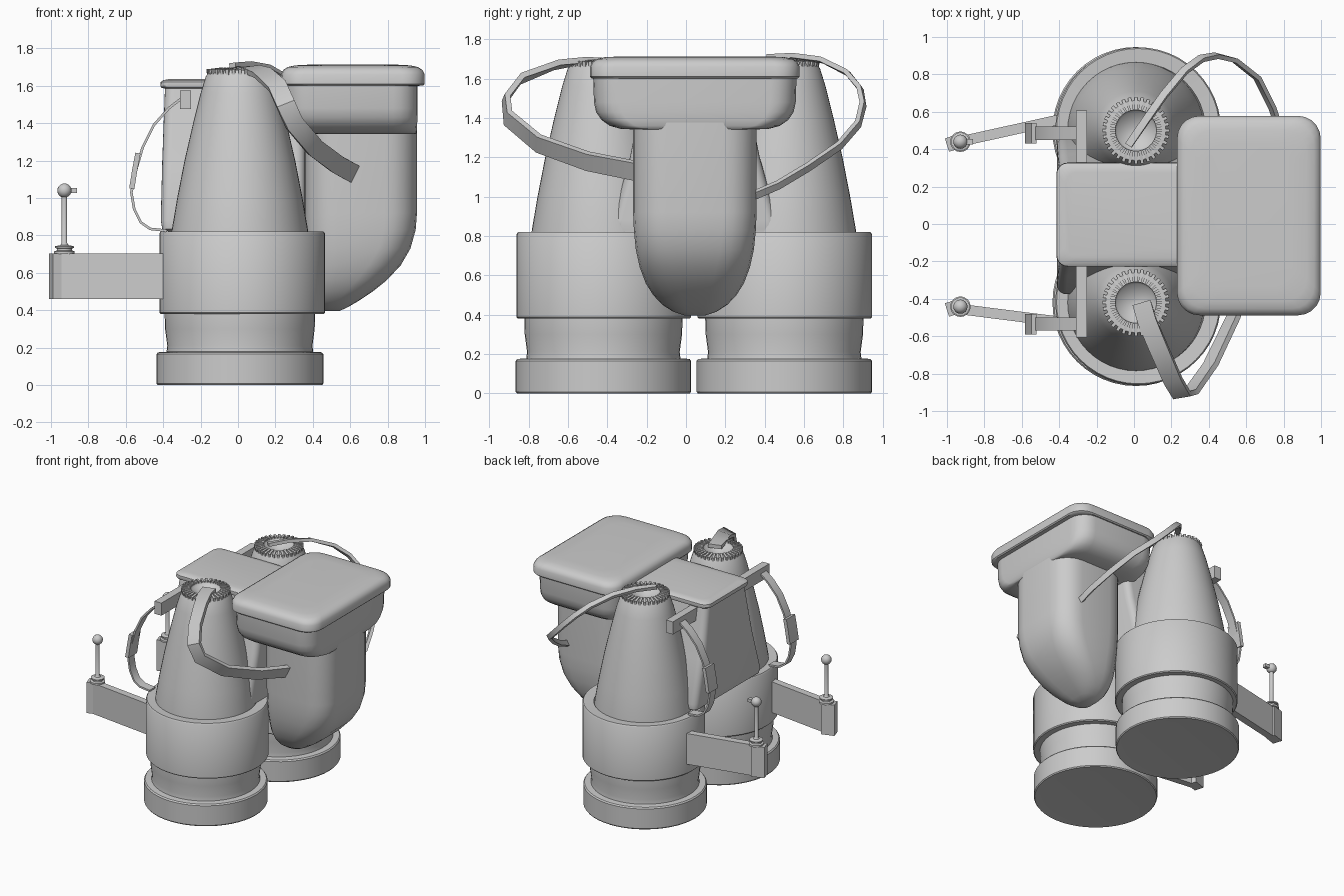
import bpy, bmesh
from math import sin, cos, pi, radians
from mathutils import Vector, Matrix


def finish(name, bm, angle=35):
    bmesh.ops.recalc_face_normals(bm, faces=bm.faces)
    me = bpy.data.meshes.new(name)
    bm.to_mesh(me)
    bm.free()
    me.shade_smooth()
    me.set_sharp_from_angle(angle=radians(angle))
    ob = bpy.data.objects.new(name, me)
    bpy.context.collection.objects.link(ob)
    return ob


def skin(name, rings, caps=True, closed=False, angle=35):
    """Join equal-length loops of points into a surface."""
    bm = bmesh.new()
    vs = [[bm.verts.new(p) for p in r] for r in rings]
    n = len(vs[0])
    pairs = list(zip(vs, vs[1:])) + ([(vs[-1], vs[0])] if closed else [])
    for a, b in pairs:
        for i in range(n):
            j = (i + 1) % n
            bm.faces.new((a[i], a[j], b[j], b[i]))
    if caps:
        bm.faces.new(vs[0])
        bm.faces.new(vs[-1])
    return finish(name, bm, angle)


def lathe(name, x, y, profile, n=48, closed=False, caps=True):
    rings = [[(x + r * cos(2 * pi * i / n), y + r * sin(2 * pi * i / n), z)
              for i in range(n)] for r, z in profile]
    return skin(name, rings, caps and not closed, closed)


def rrect(z, x0, x1, y0, y1, r, seg=5):
    pts = []
    for k, (cx, cy) in enumerate([(x1 - r, y1 - r), (x0 + r, y1 - r),
                                  (x0 + r, y0 + r), (x1 - r, y0 + r)]):
        for i in range(seg + 1):
            a = pi / 2 * (k + i / seg)
            pts.append((cx + r * cos(a), cy + r * sin(a), z))
    return pts


def sweep(name, pts, d0, d1, width, thick):
    """Flat strap along pts; its width direction turns from d0 to d1."""
    pts = [Vector(p) for p in pts]
    rings = []
    for i, p in enumerate(pts):
        t = (pts[min(i + 1, len(pts) - 1)] - pts[max(i - 1, 0)]).normalized()
        w = Vector(d0).lerp(Vector(d1), i / (len(pts) - 1))
        w = (w - t * w.dot(t)).normalized()
        u = t.cross(w) * thick / 2
        w = w * width / 2
        rings.append([p + w + u, p - w + u, p - w - u, p + w - u])
    return skin(name, rings)


def box(name, x0, x1, y0, y1, z0, z1):
    return skin(name, [[(x0, y0, z), (x1, y0, z), (x1, y1, z), (x0, y1, z)]
                       for z in (z0, z1)])


# Thrusters: hollow shell, waist band, slatted cap
for side, cy in (("left", 0.5), ("right", -0.42)):
    lathe("thruster_shell_" + side, 0.01, cy, [
        (0.36, 0.005), (0.44, 0.0), (0.446, 0.008), (0.446, 0.165), (0.438, 0.175),
        (0.392, 0.178), (0.388, 0.21), (0.40, 0.30), (0.403, 0.40), (0.39, 0.6),
        (0.366, 0.80), (0.364, 0.83), (0.335, 1.0), (0.296, 1.2), (0.25, 1.4),
        (0.21, 1.56), (0.182, 1.65), (0.16, 1.685), (0.11, 1.685), (0.10, 1.67),
        (0.02, 1.635)])
    lathe("thruster_nozzle_" + side, 0.01, cy, [
        (0.36, 0.005), (0.345, 0.12), (0.29, 0.25), (0.2, 0.34), (0.09, 0.38),
        (0.085, 0.42), (0.02, 0.42)])
    lathe("thruster_band_" + side, 0.022, cy + 0.002, [
        (0.39, 0.38), (0.436, 0.38), (0.443, 0.387), (0.443, 0.81), (0.436, 0.82),
        (0.36, 0.815)], closed=True)
    bm = bmesh.new()
    n = 32
    for i in range(n):
        m = (Matrix.Translation((0.01, cy, 0)) @ Matrix.Rotation(2 * pi * i / n, 4, 'Z')
             @ Matrix.Translation((0.142, 0, 1.67)) @ Matrix.Rotation(0.12, 4, 'Y')
             @ Matrix.Diagonal((0.07, 0.017, 0.045, 1)))
        bmesh.ops.create_cube(bm, size=1, matrix=m)
    finish("cap_slats_" + side, bm)

# Centre body, widening downwards, with its lid
C = 0.045
skin("centre_body", [rrect(z, x, 0.36, C - h, C + h, r) for z, x, h, r in (
    (0.82, -0.37, 0.38, 0.03), (0.835, -0.405, 0.415, 0.04), (0.88, -0.413, 0.42, 0.05),
    (1.2, -0.405, 0.33, 0.05), (1.6, -0.39, 0.25, 0.05))])
skin("centre_lid", [rrect(z, -0.415 + i, 0.36, -0.228 + i, 0.328 - i, 0.06) for z, i in (
    (1.585, 0.025), (1.59, 0.004), (1.6, 0), (1.62, 0.002), (1.63, 0.015), (1.636, 0.05))])

# Rear tank: broad top section and its lid
skin("tank_top", [rrect(z, 0.25 + i * 0.4, 0.96 - i * 0.05, -0.472 + i, 0.562 - i, 0.13)
                  for z, i in ((1.342, 0.2), (1.345, 0.14), (1.36, 0.085), (1.39, 0.042),
                               (1.43, 0.015), (1.48, 0.004), (1.61, 0))])
skin("tank_lid", [rrect(z, 0.23 + i, 0.998 - i, -0.488 + i, 0.578 - i, 0.12) for z, i in (
    (1.60, 0.03), (1.602, 0.008), (1.61, 0), (1.66, 0), (1.685, 0.012),
    (1.7, 0.035), (1.709, 0.075), (1.713, 0.15))])

# Rear tank: lower scoop tapering to a rounded toe
skin("tank_scoop", [rrect(z, x0, x1, C - h, C + h, r) for z, x0, x1, h, r in (
    (0.395, 0.46, 0.54, 0.05, 0.035), (0.415, 0.42, 0.585, 0.11, 0.07),
    (0.45, 0.39, 0.645, 0.165, 0.11), (0.5, 0.37, 0.72, 0.212, 0.14),
    (0.56, 0.36, 0.795, 0.25, 0.16), (0.64, 0.36, 0.87, 0.28, 0.17),
    (0.73, 0.36, 0.922, 0.3, 0.17), (0.83, 0.36, 0.95, 0.31, 0.17),
    (0.92, 0.36, 0.957, 0.314, 0.17), (1.40, 0.36, 0.957, 0.314, 0.17))])

# Hoses from thruster caps to the tank
sweep("hose_thin", [(-0.03, 0.42, 1.71), (0.06, 0.55, 1.715), (0.16, 0.69, 1.695),
                    (0.27, 0.82, 1.63), (0.36, 0.885, 1.55), (0.44, 0.9, 1.47),
                    (0.54, 0.875, 1.37), (0.66, 0.78, 1.26), (0.74, 0.62, 1.15),
                    (0.79, 0.47, 1.06), (0.8, 0.33, 1.0)],
      (0.8, -0.5, 0.1), (0.5, 0, 0.9), 0.04, 0.025)
sweep("hose_wide", [(0.04, -0.42, 1.69), (0.07, -0.52, 1.69), (0.13, -0.66, 1.67),
                    (0.21, -0.84, 1.6), (0.255, -0.915, 1.5), (0.3, -0.905, 1.4),
                    (0.41, -0.75, 1.27), (0.53, -0.5, 1.18), (0.62, -0.25, 1.13)],
      (0.93, 0.36, 0), (0.45, 0, 0.9), 0.1, 0.03)

# Shoulder straps with hanger bars and buckles
for side, y, s in (("left", 0.485, 1), ("right", -0.535, -1)):
    ya, yb = sorted((s * 0.2, s * 0.608))
    box("strap_hanger_" + side, -0.31, -0.25, ya, yb, 1.475, 1.575)
    sweep("strap_" + side, [(-0.28, y, 1.55), (-0.37, y, 1.48), (-0.45, y, 1.39),
                            (-0.51, y, 1.27), (-0.545, y, 1.15), (-0.57, y, 1.03),
                            (-0.555, y, 0.94), (-0.52, y, 0.87), (-0.47, y, 0.835),
                            (-0.38, y, 0.825)], (0, 1, 0), (0, 1, 0), 0.07, 0.014)
    sweep("strap_buckle_" + side, [(-0.535, y, 1.24), (-0.552, y, 1.15), (-0.568, y, 1.05)],
          (0, 1, 0), (0, 1, 0), 0.11, 0.028)

# Control arms with joysticks
for side, ya, yb in (("left", 0.432, 0.58), ("right", -0.45, -0.535)):
    sweep("arm_" + side, [(-0.97, ya, 0.582), (-0.3, yb, 0.582)],
          (0, 0, 1), (0, 0, 1), 0.245, 0.055)
    sweep("arm_end_" + side, [(-1.0, ya - 0.01, 0.582), (-0.905, ya + 0.02, 0.582)],
          (0, 0, 1), (0, 0, 1), 0.245, 0.075)
    lathe("joystick_" + side, -0.928, ya + 0.008, [
        (0.055, 0.70), (0.055, 0.715), (0.04, 0.72), (0.04, 0.73), (0.05, 0.733),
        (0.05, 0.742), (0.022, 0.748), (0.015, 0.76), (0.015, 1.02)], n=16)
    bm = bmesh.new()
    bmesh.ops.create_uvsphere(bm, u_segments=16, v_segments=10, radius=0.038,
                              matrix=Matrix.Translation((-0.928, ya + 0.008, 1.04)))
    finish("joystick_ball_" + side, bm)
box("joystick_trigger", -0.91, -0.86, 0.425, 0.455, 1.027, 1.053)
